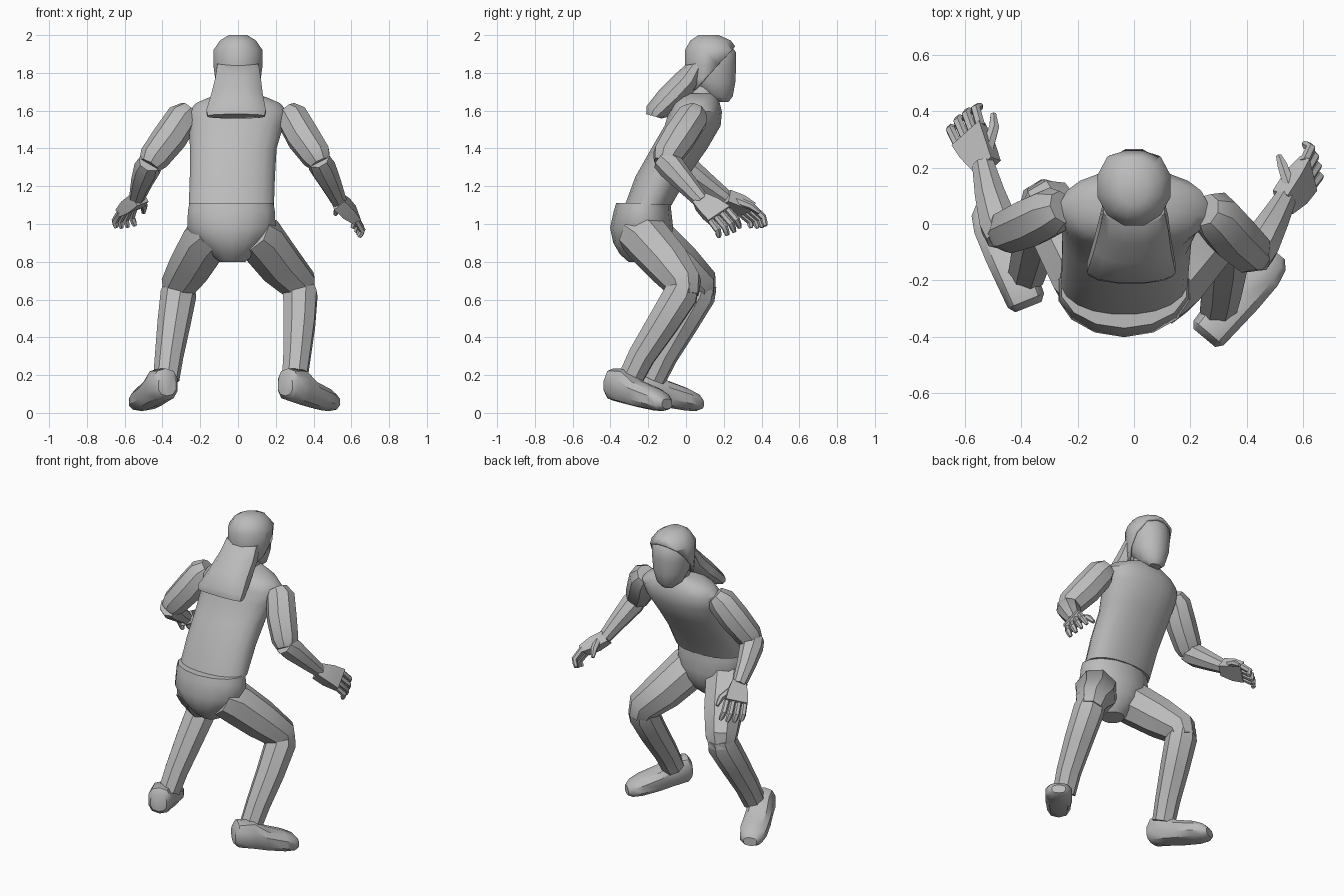
import bpy, bmesh, math
from mathutils import Vector as V

if "Cube" in bpy.data.objects:
    bpy.data.objects.remove(bpy.data.objects["Cube"])

grey = bpy.data.materials.new("plain_grey")
grey.diffuse_color = (0.5, 0.5, 0.5, 1)
grey.use_nodes = True
grey.node_tree.nodes["Principled BSDF"].inputs["Base Color"].default_value = grey.diffuse_color


def finish(name, bm, angle=38):
    bmesh.ops.recalc_face_normals(bm, faces=bm.faces)
    me = bpy.data.meshes.new(name)
    bm.to_mesh(me)
    bm.free()
    me.materials.append(grey)
    me.shade_smooth()
    me.set_sharp_from_angle(angle=math.radians(angle))
    ob = bpy.data.objects.new(name, me)
    bpy.context.collection.objects.link(ob)
    return ob


def loft_bm(rings, n, power=1.0):
    """Skin a closed body through rings given as (centre, half axis u, half axis v)."""
    bm = bmesh.new()
    loops = []
    for c, u, v in rings:
        loop = []
        for i in range(n):
            a = 2 * math.pi * (i + 0.5) / n
            ca, sa = math.cos(a), math.sin(a)
            p = c + u * math.copysign(abs(ca) ** power, ca) + v * math.copysign(abs(sa) ** power, sa)
            loop.append(bm.verts.new(p))
        loops.append(loop)
    for a, b in zip(loops, loops[1:]):
        for i in range(n):
            j = (i + 1) % n
            bm.faces.new((a[i], a[j], b[j], b[i]))
    bm.faces.new(loops[0])
    bm.faces.new(loops[-1])
    return bm


def flat_rings(rows):
    """Horizontal ellipses from (z, x, y, rx, ry)."""
    return [(V((x, y, z)), V((rx, 0, 0)), V((0, ry, 0))) for z, x, y, rx, ry in rows]


def limb(name, pts, n=8):
    """Tapered tube through (x, y, z, radius) points."""
    ps = [V(p[:3]) for p in pts]
    axis = (ps[-1] - ps[0]).normalized()
    q0 = axis.to_track_quat('Z', 'Y')
    rings = []
    for i, p in enumerate(ps):
        t = (ps[min(i + 1, len(ps) - 1)] - ps[max(i - 1, 0)]).normalized()
        q = axis.rotation_difference(t) @ q0
        r = pts[i][3]
        rings.append((p, q @ V((r, 0, 0)), q @ V((0, r, 0))))
    return finish(name, loft_bm(rings, n))


# torso leaning forward, and pelvis
finish("torso", loft_bm(flat_rings([
    (1.10, -.035, -.20, .228, .125), (1.25, -.03, -.13, .228, .14),
    (1.40, -.025, -.035, .232, .15), (1.52, -.01, .035, .253, .15),
    (1.595, 0, .05, .265, .142), (1.64, 0, .055, .225, .125),
    (1.67, 0, .062, .155, .105), (1.69, 0, .07, .09, .09)]), 20, .92))
finish("pelvis", loft_bm(flat_rings([
    (1.11, -.035, -.225, .228, .145), (1.07, -.035, -.23, .236, .152),
    (.98, -.035, -.235, .24, .167), (.90, -.035, -.235, .18, .15),
    (.84, -.03, -.235, .12, .115), (.80, -.03, -.235, .07, .07)]), 14))

# neck and head
limb("neck", [(0, .07, 1.62, .085), (0, .12, 1.74, .075)], 12)
finish("head", loft_bm(flat_rings([
    (1.645, 0, .19, .04, .035), (1.675, 0, .17, .078, .08),
    (1.75, 0, .15, .11, .115), (1.84, 0, .14, .122, .13),
    (1.91, 0, .138, .122, .13), (1.96, 0, .13, .09, .1),
    (1.985, 0, .125, .045, .05)]), 12))

# hair cap, its face opening sliced away along a slanted hairline
bm = loft_bm(flat_rings([
    (1.71, 0, .125, .112, .13), (1.77, 0, .13, .125, .14),
    (1.84, 0, .135, .135, .146), (1.92, 0, .135, .135, .146),
    (1.972, 0, .13, .098, .11), (2.0, 0, .12, .05, .055)]), 12)
bmesh.ops.delete(bm, geom=[f for f in bm.faces if f.calc_center_median().z < 1.72], context='FACES')
bmesh.ops.bisect_plane(bm, geom=bm.verts[:] + bm.edges[:] + bm.faces[:], plane_co=(0, .09, 1.755),
                       plane_no=(0, .2, -.185), clear_outer=True)
cap = finish("hair_cap", bm)
mod = cap.modifiers.new("thickness", 'SOLIDIFY')
mod.thickness = .018

# long hair sweeping back
finish("long_hair", loft_bm([
    (V((0, .06, 1.85)), V((.112, 0, 0)), V((0, .066, .01))),
    (V((0, .005, 1.76)), V((.125, 0, 0)), V((0, .075, -.025))),
    (V((-.005, -.07, 1.68)), V((.14, 0, 0)), V((0, .07, -.035))),
    (V((-.01, -.155, 1.595)), V((.162, 0, 0)), V((0, .055, -.03))),
    (V((-.01, -.17, 1.57)), V((.155, 0, 0)), V((0, .042, -.012)))], 12, .85))

# arms
ARMS = {
    "right": ([(.255, .05, 1.60, .06), (.285, .035, 1.565, .088), (.345, -.035, 1.46, .092),
               (.415, -.10, 1.36, .082), (.435, -.115, 1.32, .06)],
              [(.425, -.125, 1.345, .062), (.445, -.08, 1.305, .072), (.49, 0, 1.215, .058),
               (.535, .085, 1.12, .042)]),
    "left": ([(-.255, .06, 1.60, .06), (-.29, .045, 1.565, .088), (-.36, .01, 1.46, .092),
              (-.445, -.025, 1.35, .082), (-.47, -.04, 1.31, .06)],
             [(-.465, -.05, 1.33, .062), (-.48, .0, 1.295, .072), (-.51, .1, 1.22, .058),
              (-.535, .21, 1.14, .042)]),
}
for side, (upper, fore) in ARMS.items():
    limb(side + "_upper_arm", upper)
    limb(side + "_forearm", fore)


# hands: hull palm, four curled fingers and a thumb
def hand(side, wrist, index, little, tip_index, tip_little, thumb):
    wrist, index, little = V(wrist), V(index), V(little)
    t0, t1 = V(tip_index), V(tip_little)
    across = (index - little).normalized()
    along = ((index + little) / 2 - wrist).normalized()
    nrm = across.cross(along).normalized()
    if nrm.z < 0:
        nrm = -nrm
    bm = bmesh.new()
    for p, w, h in ((wrist - along * .02, .042, .036), (wrist + along * .06, .06, .036)):
        for a in (-1, 1):
            for b in (-1, 1):
                bm.verts.new(p + across * w * a + nrm * h * b)
    for p, a in ((index, 1), (little, -1)):
        for b in (-1, 1):
            bm.verts.new(p + across * .014 * a + nrm * .022 * b)
    bmesh.ops.convex_hull(bm, input=bm.verts)
    finish(side + "_palm", bm, 25)
    for i, part in enumerate(("index", "middle", "ring", "little")):
        f = i / 3
        base = index.lerp(little, f) - along * .01
        tip = t0.lerp(t1, f) + along * (.012 if i in (1, 2) else 0)
        mid = base.lerp(tip, .5) + along * .03 + nrm * .008
        limb(side + "_" + part + "_finger",
             [(*base, .018), (*mid, .018), (*mid.lerp(tip, .6), .016), (*tip, .011)], 6)
    th = V(thumb)
    base = wrist + along * .03 + across * .03
    mid = base.lerp(th, .55) + across * .018
    limb(side + "_thumb", [(*base, .024), (*mid, .02), (*th, .011)], 6)


hand("right", (.54, .09, 1.11), (.61, .225, 1.075), (.632, .135, 1.015),
     (.605, .285, .98), (.642, .175, .93), (.515, .24, 1.05))
hand("left", (-.53, .22, 1.13), (-.55, .355, 1.09), (-.628, .285, 1.06),
     (-.545, .42, .99), (-.645, .345, .98), (-.50, .39, 1.06))

# legs in a half crouch
LEGS = {
    "right": ([(.07, -.27, .96, .115), (.12, -.21, .92, .132), (.225, -.09, .785, .122),
               (.325, -.01, .68, .1), (.34, -.005, .62, .075)],
              [(.325, -.005, .69, .08), (.33, -.025, .63, .096), (.325, -.125, .47, .088),
               (.312, -.235, .30, .076), (.30, -.295, .18, .07)]),
    "left": ([(-.12, -.26, .96, .115), (-.165, -.19, .92, .132), (-.245, -.04, .785, .122),
              (-.31, .075, .68, .1), (-.32, .085, .62, .075)],
             [(-.31, .085, .69, .08), (-.315, .065, .63, .096), (-.34, -.025, .47, .088),
              (-.365, -.12, .30, .076), (-.38, -.175, .18, .07)]),
}
for side, (thigh, shin) in LEGS.items():
    limb(side + "_thigh", thigh)
    limb(side + "_shin", shin)


# feet: cross-sections from heel to toe (fraction, bottom, top, half width)
SOLE = [(0, .09, .20, .052), (.06, .065, .235, .072), (.3, .045, .235, .078), (.5, .03, .175, .083),
        (.78, .012, .135, .084), (.93, .01, .105, .07), (1, .02, .075, .042)]
FEET = {"right": ((.25, -.405), (.505, -.10)), "left": ((-.375, -.295), (-.525, .08))}
for side, (heel, toe) in FEET.items():
    heel, toe = V((*heel, 0)), V((*toe, 0))
    d = (toe - heel).normalized()
    w = V((-d.y, d.x, 0))
    finish(side + "_foot", loft_bm(
        [(heel.lerp(toe, s) + V((0, 0, (lo + hi) / 2)), w * hw, V((0, 0, (hi - lo) / 2)))
         for s, lo, hi, hw in SOLE], 10, .8))
